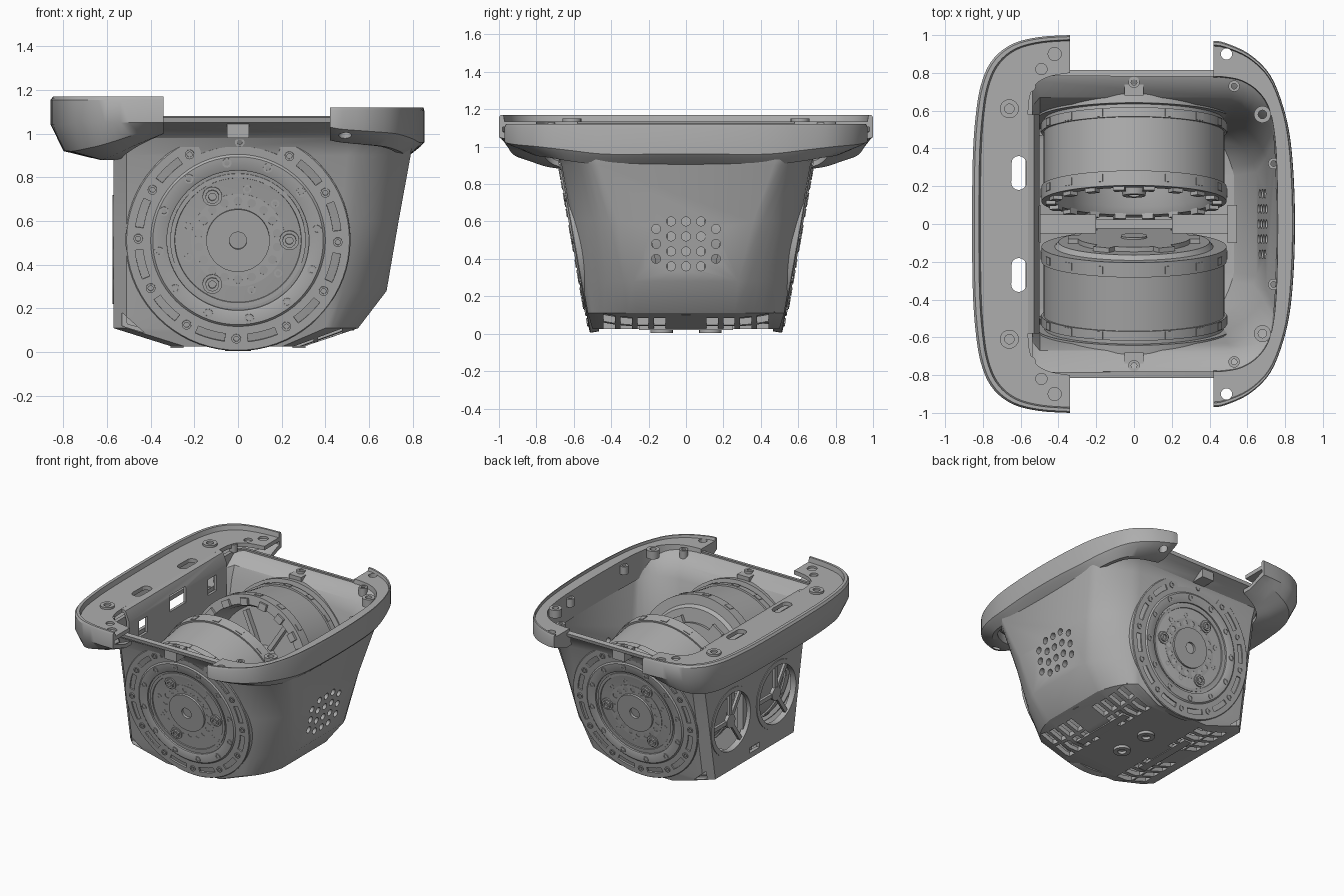
import bpy, bmesh
from math import sin, cos, pi, radians
from mathutils import Matrix, Vector

cube = bpy.data.objects.get("Cube")
if cube:
    bpy.data.objects.remove(cube)

mat = bpy.data.materials.new("machined grey")
mat.use_nodes = True
GREY = (0.42, 0.42, 0.42, 1)
mat.diffuse_color = GREY
mat.node_tree.nodes["Principled BSDF"].inputs["Base Color"].default_value = GREY
parts = []
T = Matrix.Translation
AXIS_X = Matrix.Rotation(-pi / 2, 4, 'Y')      # local z points to -x


def finish(name, bm):
    bmesh.ops.remove_doubles(bm, verts=bm.verts, dist=1e-5)
    bmesh.ops.recalc_face_normals(bm, faces=bm.faces)
    me = bpy.data.meshes.new(name)
    bm.to_mesh(me)
    bm.free()
    me.materials.append(mat)
    ob = bpy.data.objects.new(name, me)
    bpy.context.collection.objects.link(ob)
    parts.append(ob)
    return ob


def skin(bm, rows, wrap=False, caps=False):
    """Join rings of points into a surface."""
    vs = [[bm.verts.new(p) for p in row] for row in rows]
    n = len(vs[0])
    for k in range(len(vs) if wrap else len(vs) - 1):
        a, b = vs[k], vs[(k + 1) % len(vs)]
        for i in range(n):
            j = (i + 1) % n
            bm.faces.new((a[i], a[j], b[j], b[i]))
    if caps:
        bm.faces.new(vs[0])
        bm.faces.new(vs[-1])
    return vs


def lathe(bm, prof, seg, M, closed=False):
    rows = [[M @ Vector((max(r, 1e-7) * cos(2 * pi * i / seg), max(r, 1e-7) * sin(2 * pi * i / seg), z))
             for i in range(seg)] for r, z in prof]
    skin(bm, rows, wrap=closed)


def prism(bm, pts, z0, z1, M):
    skin(bm, [[M @ Vector((x, y, z)) for x, y in pts] for z in (z0, z1)], caps=True)


def cyl(bm, r, z0, z1, M, seg=16):
    prism(bm, [(r * cos(2 * pi * i / seg), r * sin(2 * pi * i / seg)) for i in range(seg)], z0, z1, M)


def box(bm, c, s, M=Matrix()):
    x, y = s[0] / 2, s[1] / 2
    prism(bm, [(-x, -y), (x, -y), (x, y), (-x, y)], -s[2] / 2, s[2] / 2, M @ T(c))


def bolt(bm, r, M):
    h = r * 0.4
    lathe(bm, [(0, -h), (r, -h), (r, h), (r * .55, h), (r * .55, 0), (0, 0)], 10, M)


def boss(bm, r, M, h):
    lathe(bm, [(r, -h), (r, h), (r * .5, h), (r * .5, -h)], 20, M, closed=True)


def apply_all(ob):
    bpy.context.view_layer.objects.active = ob
    for m in list(ob.modifiers):
        bpy.ops.object.modifier_apply(modifier=m.name)


def cut(ob, bm):
    cutter = finish("cutter", bm)
    parts.remove(cutter)
    cutter.hide_render = True
    m = ob.modifiers.new("cut", 'BOOLEAN')
    m.operation, m.solver, m.object = 'DIFFERENCE', 'EXACT', cutter
    apply_all(ob)
    bpy.data.objects.remove(cutter)


# Housing shell: z, left x, right x, half depth, right panel half width, corner start
LEVELS = [(.025, -.3, .3, .5, .3, .2), (.11, -.57, .55, .525, .26, .4),
          (.28, -.57, .68, .555, .28, .43), (.6, -.57, .735, .61, .36, .47),
          (.9, -.57, .79, .665, .47, .5), (.98, -.57, .8, .695, .5, .52),
          (1.03, -.57, .8, .77, .52, .52), (1.05, -.57, .8, .81, .52, .52),
          (1.075, -.57, .8, .815, .52, .52)]


def section(z, x0, x1, yh, w, xc):
    a, b = Vector((x1, w, z)), Vector((xc, yh, z))
    k = .45 if z < .95 else .75
    c = (a + b) * (1 - k) / 2 + Vector((x1, yh, z)) * k
    half = [a * (1 - t) ** 2 + c * 2 * t * (1 - t) + b * t * t for t in [i / 7 for i in range(8)]]
    half += [Vector((x0 + .06, yh, z)), Vector((x0, yh - .06, z))]
    return half + [Vector((p.x, -p.y, p.z)) for p in reversed(half)]


bm = bmesh.new()
rows = skin(bm, [section(*lv) for lv in LEVELS])
bm.faces.new(rows[0])
shell = finish("housing_shell", bm)
sol = shell.modifiers.new("wall", 'SOLIDIFY')
sol.thickness, sol.offset = .035, -1
apply_all(shell)

# Round side windows, dotted grille, floor vents, corner vents and bracket opening
bm = bmesh.new()
for s in (-1, 1):
    cyl(bm, .23, -.1, .1, T((-.57, s * .27, .47)) @ AXIS_X, 40)
    for sx in (-1, 1):
        for k in range(4):
            box(bm, (sx * .42, s * (.14 + k * .09), .05), (.11, .06, .3))
            box(bm, (sx * .28, s * (.14 + k * .09), .05), (.13, .06, .3))
        prism(bm, [(sx * .43, .09), (sx * .53, .12), (sx * .53, .18)], -.05, .07,
              T((0, s * .54, 0)) @ Matrix.Rotation(pi / 2, 4, 'X'))
box(bm, (-.57, 0, .17), (.2, .12, .04))
box(bm, (-.57, 0, .98), (.1, 1.04, .16))
for col in range(-2, 3):
    for k in range(3 if abs(col) == 2 else 4):
        z = (.56 if abs(col) == 2 else .6) - k * .08
        cyl(bm, .024, -.12, .12, T((.72, col * .08, z)) @ AXIS_X)
cut(shell, bm)

# Window frames with spokes on the left-hand wall
bm = bmesh.new()
for s in (-1, 1):
    M = T((-.56, s * .27, .47)) @ AXIS_X
    lathe(bm, [(.25, -.03), (.25, .015), (.215, .015), (.215, -.03)], 40, M, closed=True)
    for a in (0, 90, 215, 325):
        box(bm, (.11, 0, -.01), (.22, .03, .02), M @ Matrix.Rotation(radians(a), 4, 'Z'))
    cyl(bm, .05, -.02, .005, M)
finish("window_frames", bm)


def smooth_path(pts, n=4):
    """Catmull-Rom through the stations."""
    pts = [Vector(p) for p in pts]
    out = []
    for i in range(len(pts) - 1):
        p0, p1, p2, p3 = pts[max(i - 1, 0)], pts[i], pts[i + 1], pts[min(i + 2, len(pts) - 1)]
        for t in [k / n for k in range(n)]:
            out.append(p1 + (p2 - p0) * (t / 2) + (p0 * 2 - p1 * 5 + p2 * 4 - p3) * (t * t / 2)
                       + (p1 * 3 - p0 - p2 * 3 + p3) * (t ** 3 / 2))
    return out + [pts[-1]]


# Mounting flanges: stations are outer x, outer y, inner x, inner y, underside z
def flange(name, half, top, floor, drop, hollow):
    full = smooth_path(half + [(a, -b, c, -d, z) for a, b, c, d, z in reversed(half)])
    rows = []
    for ox, oy, ix, iy, bot in full:
        mid = min(bot + drop, 1.05)
        prof = [(0, top - .015), (0, mid), (.2, min(bot + .04, mid)), (.75, bot), (1.1, bot)]
        if hollow:
            prof += [(1.1, bot + .03), (.75, bot + .03), (.26, min(bot + .07, mid + .02)),
                     (.1, mid + .03), (.1, floor - .03), (1, floor - .03)]
        prof += [(1, floor), (.15, floor), (.12, top), (.04, top)]
        rows.append([(ox + (ix - ox) * t, oy + (iy - oy) * t, z) for t, z in prof])
    bm = bmesh.new()
    skin(bm, rows, caps=True)
    return finish(name, bm)


left_flange = flange("high_flange", [
    (-.34, 1.0, -.34, .8, 1.0), (-.5, .99, -.45, .78, .95), (-.64, .955, -.52, .74, .91),
    (-.74, .88, -.55, .68, .89), (-.8, .77, -.56, .6, .88), (-.835, .6, -.56, .5, .88),
    (-.855, .3, -.56, .3, .88)], 1.17, 1.135, .16, True)
right_flange = flange("low_flange", [
    (.42, .97, .42, .78, .97), (.48, .96, .47, .78, .96), (.61, .9, .57, .76, .95),
    (.72, .79, .66, .7, .94), (.79, .62, .72, .6, .92), (.83, .43, .75, .42, .9),
    (.85, .15, .76, .15, .9)], 1.12, 1.1, .06, False)

bm = bmesh.new()
capsule = [(.04 * cos(a), .04 * sin(a) + (.05 if a < pi else -.05))
           for a in [pi * k / 8 + (.001 if k < 9 else 0) for k in range(16)]]
for s in (-1, 1):
    prism(bm, capsule, 1.05, 1.3, T((-.61, s * .27, 0)))
    cyl(bm, .035, 1.12, 1.3, T((-.42, s * .9, 0)))
    cyl(bm, .03, 1.12, 1.3, T((-.49, s * .82, 0)))
box(bm, (-.6, 0, .95), (.13, .9, .24))
cut(left_flange, bm)
bm = bmesh.new()
for s in (-1, 1):
    cyl(bm, .03, .8, 1.3, T((.49, s * .9, 0)))
cut(right_flange, bm)

# Screw bosses around the rim, clips above the drives, feet under the floor
bm = bmesh.new()
for s in (-1, 1):
    for x, y, z, r in ((-.66, .61, 1.12, .05), (.68, .58, 1.08, .045), (0, .75, 1.04, .03),
                       (-.55, .73, 1.1, .03), (.53, .73, 1.06, .03), (.74, .32, 1.04, .03)):
        boss(bm, r, T((x, s * y, z)), .03)
finish("screw_bosses", bm)
bm = bmesh.new()
for s in (-1, 1):
    box(bm, (0, s * .74, 1.015), (.1, .12, .07))
finish("rim_clips", bm)
bm = bmesh.new()
for s in (-1, 1):
    boss(bm, .06, T((0, s * .13, .02)), .015)
    box(bm, (s * .28, 0, .03), (.06, .5, .02))
finish("floor_bosses", bm)

# Thin inner bracket on the left-hand wall, with windows
bm = bmesh.new()
outline = [(-.56, 1.135), (-.53, 1.125), (-.5, 1.05), (-.5, .74), (-.535, .7), (-.535, .73),
           (-.52, .75), (-.52, 1.045), (-.54, 1.105), (-.56, 1.105)]
skin(bm, [[(x, y, z) for x, z in outline] for y in (-.58, .58)], caps=True)
bracket = finish("inner_bracket", bm)
bm = bmesh.new()
for y, w, z in ((-.41, .1, .95), (0, .19, 1.0), (.41, .1, .95)):
    box(bm, (-.51, y, z), (.08, w, .12))
cut(bracket, bm)

# Centre web between the drives
bm = bmesh.new()
box(bm, (0, 0, .32), (1.06, .05, .44))
for s in (-1, 1):
    box(bm, (s * .37, 0, .55), (.34, .1, .03))
    box(bm, (s * .52, 0, .42), (.05, .2, .5))
finish("centre_web", bm)

# Drive units, tilted outward and down; local z points out of the housing
FACE = [(0, -.05), (.04, -.05), (.04, 0), (.145, 0), (.145, -.015), (.215, -.015), (.215, -.03),
        (.285, -.03), (.29, -.01), (.31, -.01), (.31, -.05), (.325, -.05), (.325, -.004), (.332, 0),
        (.39, 0), (.4, -.008), (.51, -.008), (.515, -.013), (.515, -.06), (.475, -.06), (.475, -.08),
        (.49, -.08), (.49, -.13), (.478, -.13), (.478, -.42), (.49, -.42), (.49, -.5)]
CAP = [(.42, -.5), (.4, -.525), (.3, -.525), (.3, -.55), (.07, -.55), (.07, -.56), (0, -.56)]
BOWL = [(.42, -.5), (.4, -.46), (.38, -.3), (.1, -.3), (.06, -.47), (.03, -.47), (.03, -.42), (0, -.42)]


def spin(M, deg, r, z):
    return M @ Matrix.Rotation(radians(deg), 4, 'Z') @ T((r, 0, z))


for name, s, inner in (("front", -1, CAP), ("back", 1, BOWL)):
    M = T((0, s * .612, .51)) @ Matrix.Rotation(-s * radians(100), 4, 'X')
    bm = bmesh.new()
    lathe(bm, FACE + inner, 72, M)
    drive = finish(name + "_drive", bm)
    # Curved slots in the outer ring
    bm = bmesh.new()
    slot = []
    for side, r0 in ((1, .473), (-1, .437)):
        slot += [(r0 * cos(a), r0 * sin(a)) for a in [side * radians(k * 2.8) for k in range(-3, 4)]]
    for k in range(12):
        prism(bm, slot, -.04, .05, spin(M, k * 30 + 14, 0, 0))
    for k in range(18):
        cyl(bm, .02, -.028, .05, spin(M, k * 20 + 10, .182, 0), 12)
    cut(drive, bm)
    # Bolts, hub lugs and band lugs
    bm = bmesh.new()
    for k in range(12):
        bolt(bm, .022, spin(M, k * 30 - 1, .457, -.01))
        bolt(bm, .022, spin(M, k * 30 + 8, .365, -.004))
    for k in range(3):
        cyl(bm, .045, -.04, -.008, spin(M, k * 120, .235, 0))
        bolt(bm, .032, spin(M, k * 120, .235, -.008))
        bolt(bm, .02, spin(M, k * 120 + 45, .24, -.024))
        bolt(bm, .02, spin(M, k * 120 + 80, .24, -.024))
    for k in range(16):
        for z in (-.105, -.455):
            box(bm, (0, 0, 0), (.02, .05, .04), spin(M, k * 22.5, .484, z))
    if s < 0:
        for k in range(6):
            box(bm, (0, 0, 0), (.16, .1, .03), spin(M, k * 60, .27, -.535))
    else:
        for k in range(18):
            box(bm, (0, 0, 0), (.05, .06, .03), spin(M, k * 20, .44, -.505))
        for k in range(6):
            box(bm, (0, 0, 0), (.26, .03, .06), spin(M, k * 60, .23, -.31))
    finish(name + "_drive_fasteners", bm)

bpy.ops.object.select_all(action='DESELECT')
for ob in parts:
    ob.select_set(True)
bpy.context.view_layer.objects.active = parts[0]
bpy.ops.object.shade_smooth_by_angle(angle=radians(32))
